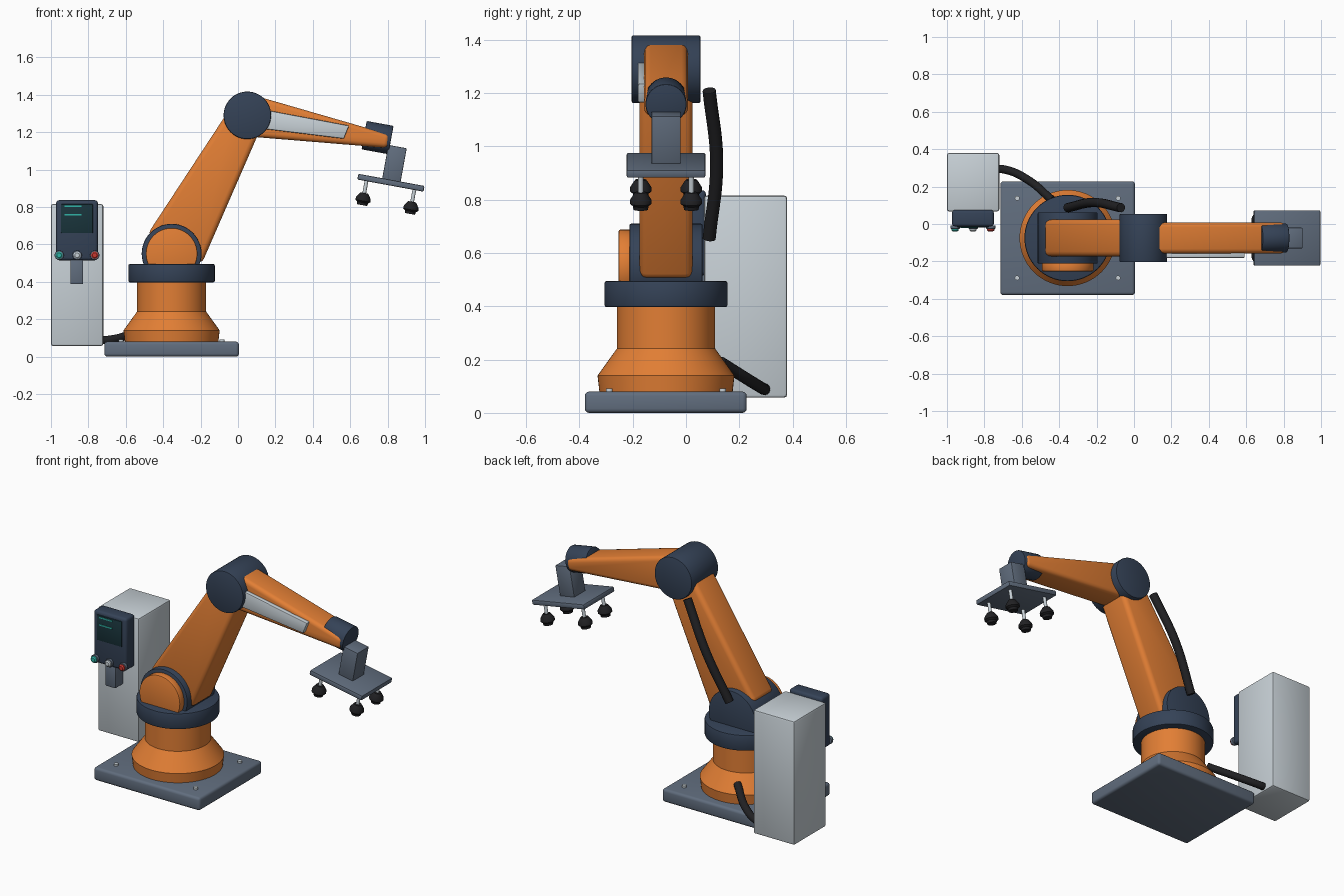
import bpy, bmesh, math
from mathutils import Vector

if "Cube" in bpy.data.objects:
    bpy.data.objects.remove(bpy.data.objects["Cube"])

def material(name, rgb):
    m = bpy.data.materials.new(name)
    m.diffuse_color = (*rgb, 1)
    m.use_nodes = True
    m.node_tree.nodes["Principled BSDF"].inputs["Base Color"].default_value = m.diffuse_color
    return m

ORANGE = material("orange_paint", (.76, .21, .035))
NAVY = material("navy_paint", (.035, .055, .095))
SLATE = material("slate_metal", (.12, .155, .21))
PALE = material("pale_grey", (.58, .64, .68))
BLACK = material("black_rubber", (.015, .015, .017))
SCREEN = material("screen_glass", (.01, .035, .045))
TEAL = material("teal", (.03, .45, .38))
RED = material("red", (.6, .04, .03))

Y = -.075                      # centre plane of the robot

def finish(name, bm, mat, bevel=0, seg=2):
    bmesh.ops.recalc_face_normals(bm, faces=bm.faces)
    if bevel:
        sharp = [e for e in bm.edges if e.calc_face_angle(0) > math.radians(40)]
        bmesh.ops.bevel(bm, geom=sharp, offset=bevel, offset_type='OFFSET',
                        segments=seg, profile=.5, affect='EDGES', clamp_overlap=True)
    me = bpy.data.meshes.new(name)
    bm.to_mesh(me)
    bm.free()
    ob = bpy.data.objects.new(name, me)
    bpy.context.collection.objects.link(ob)
    me.materials.append(mat)
    bpy.ops.object.select_all(action='DESELECT')
    ob.select_set(True)
    bpy.context.view_layer.objects.active = ob
    bpy.ops.object.shade_smooth_by_angle(angle=math.radians(32))
    return ob

def prism(name, pts, y0, y1, mat, bevel=0, seg=2):
    """Outline in the x-z plane, extruded along y."""
    bm = bmesh.new()
    a = [bm.verts.new((x, y0, z)) for x, z in pts]
    b = [bm.verts.new((x, y1, z)) for x, z in pts]
    bm.faces.new(a)
    bm.faces.new(b[::-1])
    for i in range(len(pts)):
        j = (i + 1) % len(pts)
        bm.faces.new((a[i], b[i], b[j], a[j]))
    return finish(name, bm, mat, bevel, seg)

def box(name, x0, x1, y0, y1, z0, z1, mat, bevel=0, seg=2):
    return prism(name, [(x0, z0), (x1, z0), (x1, z1), (x0, z1)], y0, y1, mat, bevel, seg)

def lathe(name, profile, origin, axis, mat, bevel=0, n=48):
    """Turned solid from (radius, height) pairs along an axis."""
    q = Vector(axis).to_track_quat('Z', 'Y')
    bm = bmesh.new()
    rings = []
    for r, h in profile:
        rings.append([bm.verts.new(Vector(origin) + q @ Vector(
            (r * math.cos(2 * math.pi * i / n), r * math.sin(2 * math.pi * i / n), h)))
            for i in range(n)])
    for a, b in zip(rings, rings[1:]):
        for i in range(n):
            j = (i + 1) % n
            bm.faces.new((a[i], a[j], b[j], b[i]))
    bm.faces.new(rings[0])
    bm.faces.new(rings[-1])
    return finish(name, bm, mat, bevel)

def hose(name, pts, r):
    cu = bpy.data.curves.new(name, 'CURVE')
    cu.dimensions = '3D'
    cu.bevel_depth, cu.bevel_resolution, cu.use_fill_caps = r, 4, True
    sp = cu.splines.new('BEZIER')
    sp.bezier_points.add(len(pts) - 1)
    for p, co in zip(sp.bezier_points, pts):
        p.co = co
        p.handle_left_type = p.handle_right_type = 'AUTO'
    cu.materials.append(BLACK)
    bpy.context.collection.objects.link(bpy.data.objects.new(name, cu))

def frame(origin, d):
    """Maps (along, up-perpendicular) to x-z around an arm joint."""
    d = Vector(d).normalized()
    return lambda a, p: (origin[0] + a * d.x - p * d.y, origin[1] + a * d.y + p * d.x)

# Base plate with bolts
CX = -.355
box("base_plate", -.715, .005, -.38, .228, 0, .08, SLATE, .016, 3)
for sx in (-1, 1):
    for sy in (-1, 1):
        lathe("anchor_bolt", [(.013, 0), (.013, .015)], (CX + sx * .27, Y + sy * .213, .077),
              (0, 0, 1), PALE, n=16)

# Pedestal and turntable
lathe("pedestal", [(.25, .078), (.257, .14), (.184, .242), (.184, .41)], (CX, Y, 0), (0, 0, 1), ORANGE, n=64)
lathe("turntable", [(.231, .397), (.231, .495)], (CX, Y, 0), (0, 0, 1), NAVY, .008, 64)

# Shoulder joint and elbow joint
S, E = (CX, .55), (.05, 1.29)
lathe("shoulder_joint", [(.16, -.1375), (.16, .1375)], (S[0], Y, S[1]), (0, 1, 0), NAVY, .006)
lathe("shoulder_cap", [(.138, -.178), (.138, -.13)], (S[0], Y, S[1]), (0, 1, 0), ORANGE, .006)
lathe("elbow_joint", [(.127, -.129), (.127, .129)], (E[0], Y, E[1]), (0, 1, 0), NAVY, .006)

# Lower arm, tapering to the elbow
f = frame(S, (E[0] - S[0], E[1] - S[1]))
prism("lower_arm", [f(.03, -.167), f(.84, -.094), f(.84, .098), f(.03, .163)],
      Y - .1, Y + .1, ORANGE, .028, 3)

# Forearm with side panel
U = Vector((math.cos(math.radians(10.4)), 0, -math.sin(math.radians(10.4))))
V = Vector((U.z, 0, -U.x))     # points away from the tool underside
g = frame(E, (U.x, U.z))
prism("forearm", [g(.0, -.113), g(.77, -.036), g(.77, .036), g(.0, .113)],
      Y - .082, Y + .082, ORANGE, .024, 3)
prism("forearm_panel", [g(.09, -.056), g(.53, -.03), g(.545, .044), g(.09, .046)],
      Y - .106, Y - .075, PALE, .006)

# Wrist
W = Vector((.746, Y, 1.171))
lathe("wrist", [(.077, -.073), (.077, .073)], W, U, NAVY, .006)

# Tool head: mounting block, plate, four suction cups
T = W + U * .114
h = frame((T.x, T.z), (U.x, U.z))
def tilted_box(name, half, v0, v1, hy, mat, bevel):
    prism(name, [h(-half, -v0), h(half, -v0), h(half, -v1), h(-half, -v1)], Y - hy, Y + hy, mat, bevel)
tilted_box("tool_mount", .05, .028, .215, .055, SLATE, .005)
tilted_box("tool_plate", .18, .209, .24, .148, SLATE, .007)
for su in (-1, 1):
    for sy in (-1, 1):
        o = T + U * (su * .13) + Vector((0, sy * .095, 0))
        lathe("cup_rod", [(.01, .23), (.01, .32)], o, V, PALE, n=16)
        lathe("suction_cup", [(.021, .304), (.027, .312), (.04, .332), (.041, .347),
                              (.03, .356), (.027, .37)], o, V, BLACK, n=24)

# Control cabinet
box("control_cabinet", -1, -.72, .067, .38, .057, .816, PALE, .012)

# Control panel with screen and buttons
box("control_panel", -.973, -.749, -.013, .075, .515, .836, NAVY, .016, 3)
box("screen", -.946, -.776, -.018, 0, .66, .815, SCREEN, .003)
for z, w in ((.803, .09), (.758, .09)):
    box("screen_line", -.928, -.928 + w, -.021, -.01, z - .004, z + .004, TEAL)
for x, m in ((-.956, TEAL), (-.86, PALE), (-.766, RED)):
    lathe("button_ring", [(.025, 0), (.025, .018)], (x, -.008, .542), (0, -1, 0), SLATE, .003, 24)
    lathe("button", [(.019, 0), (.019, .022), (.012, .028)], (x, -.012, .542), (0, -1, 0), m, n=24)
box("panel_bracket", -.896, -.828, -.005, .075, .387, .53, SLATE, .005)

# Hoses
hose("supply_hose", [(-.76, .293, .09), (-.69, .291, .09), (-.57, .238, .122), (-.44, .13, .19)], .022)
hose("arm_hose", [(-.355, .087, .655), (-.215, .115, .935), (-.07, .087, 1.21)], .025)
